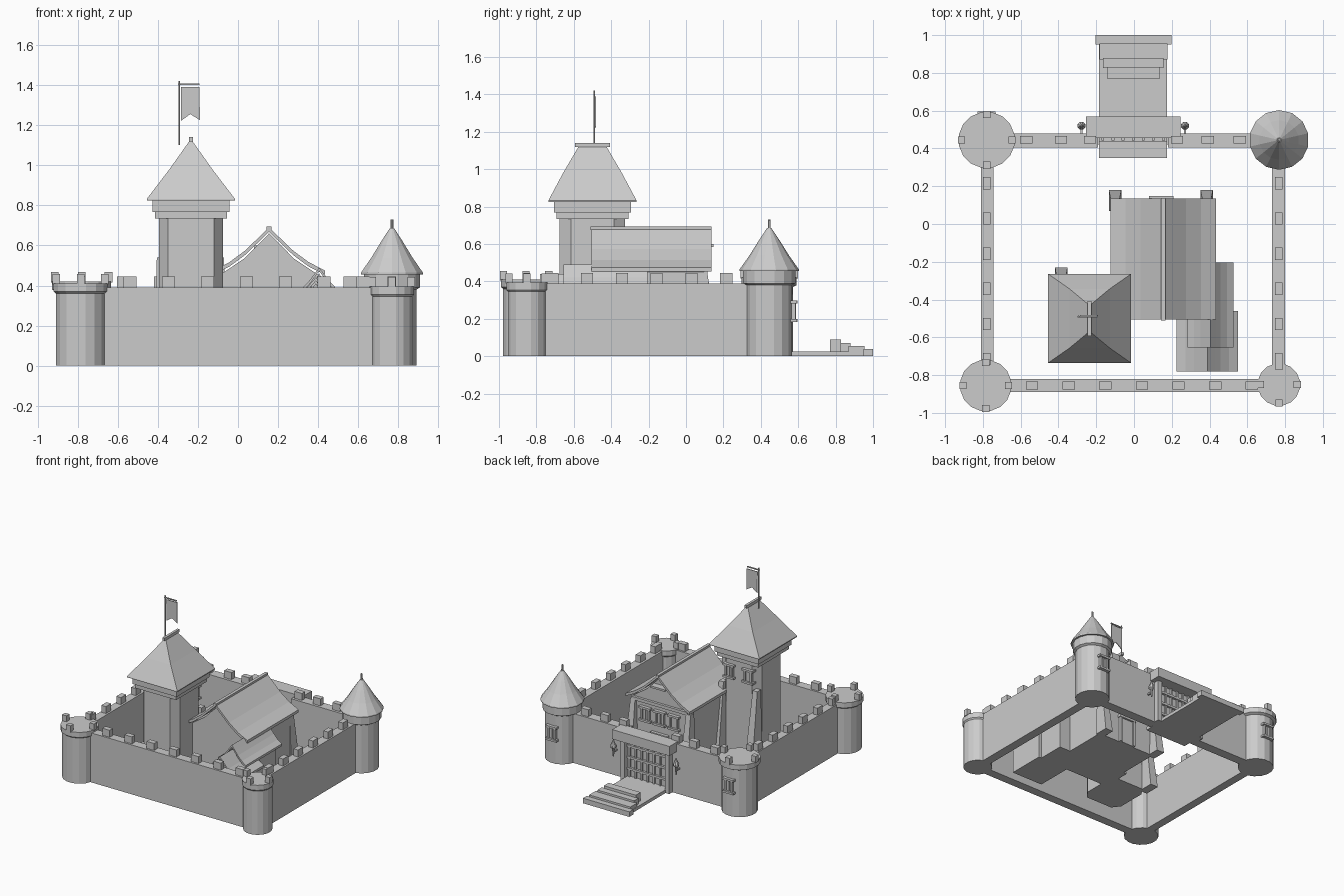
import bpy, bmesh, math
from mathutils import Vector

cube = bpy.data.objects.get("Cube")
if cube:
    bpy.data.objects.remove(cube)

stone = bpy.data.materials.new("plain grey")
stone.use_nodes = True
stone.diffuse_color = (0.6, 0.6, 0.6, 1)
stone.node_tree.nodes["Principled BSDF"].inputs["Base Color"].default_value = (0.6, 0.6, 0.6, 1)


def finish(name, bm):
    bmesh.ops.recalc_face_normals(bm, faces=bm.faces)
    mesh = bpy.data.meshes.new(name)
    bm.to_mesh(mesh)
    bm.free()
    mesh.materials.append(stone)
    obj = bpy.data.objects.new(name, mesh)
    bpy.context.collection.objects.link(obj)
    return obj


def loft(name, rings):
    """Skin a stack of equal-length point rings and cap both ends."""
    bm = bmesh.new()
    loops = [[bm.verts.new(p) for p in ring] for ring in rings]
    n = len(loops[0])
    for a, b in zip(loops, loops[1:]):
        for i in range(n):
            j = (i + 1) % n
            bm.faces.new((a[i], a[j], b[j], b[i]))
    bm.faces.new(loops[0][::-1])
    bm.faces.new(loops[-1])
    return finish(name, bm)


def rect(x0, x1, y0, y1, z):
    return [(x0, y0, z), (x1, y0, z), (x1, y1, z), (x0, y1, z)]


def box(name, x0, x1, y0, y1, z0, z1):
    return loft(name, [rect(x0, x1, y0, y1, z0), rect(x0, x1, y0, y1, z1)])


def block(name, x, y, z, sx, sy, sz):
    return box(name, x - sx / 2, x + sx / 2, y - sy / 2, y + sy / 2, z, z + sz)


def lathe(name, x, y, profile, sides=16):
    """Faceted round shape from (radius, height) pairs."""
    angles = [math.tau * (i + 0.5) / sides for i in range(sides)]
    return loft(name, [[(x + r * math.cos(a), y + r * math.sin(a), z) for a in angles]
                       for r, z in profile])


def extrude_y(name, outline, y0, y1):
    return loft(name, [[(x, y, z) for x, z in outline] for y in (y0, y1)])


def gable_roof(name, x, half, y0, y1, eave, ridge, thick):
    """Sweeping gable roof, steep at the ridge and flared at the eaves."""
    curve = [(1, 0), (0.71, 0.19), (0.43, 0.46), (0.23, 0.71), (0, 1)]
    top = [(x - half * u, eave + (ridge - eave) * v) for u, v in curve]
    top += [(2 * x - px, pz) for px, pz in top[-2::-1]]
    bm = bmesh.new()
    rows = [[[bm.verts.new((px, y, pz - d)) for px, pz in top] for d in (0, thick)]
            for y in (y0, y1)]
    for i in range(len(top) - 1):
        for a, b in ((rows[0][0], rows[1][0]), (rows[0][1], rows[1][1]),
                     (rows[0][0], rows[0][1]), (rows[1][0], rows[1][1])):
            bm.faces.new((a[i], a[i + 1], b[i + 1], b[i]))
    for i in (0, -1):
        bm.faces.new((rows[0][0][i], rows[0][1][i], rows[1][1][i], rows[1][0][i]))
    return finish(name, bm)


def gable_body(name, x, half, y0, y1, eave, ridge):
    """Walls whose gables follow the underside of the roof."""
    side = [(half, 0), (half, eave), (half * 0.5, eave + (ridge - eave) * 0.4)]
    outline = [(x - dx, z) for dx, z in side] + [(x, ridge)]
    outline += [(x + dx, z) for dx, z in reversed(side)]
    extrude_y(name, outline, y0, y1)


def window(name, x, y, z, w, h):
    """Framed window on a wall that faces the back."""
    box(name + "_pane", x - w / 2, x + w / 2, y - 0.03, y + 0.004, z, z + h)
    for s in (-1, 1):
        block(name + "_jamb", x + s * w / 2, y, z, 0.014, 0.03, h)
    for level in (z - 0.008, z + h - 0.008):
        block(name + "_ledge", x, y, level, w + 0.04, 0.044, 0.016)
    block(name + "_bar", x, y, z, 0.008, 0.018, h)


def buttress(name, x, y, top, reach=0.08):
    """Battered pier leaning on a wall that faces the back."""
    loft(name, [rect(x - 0.033, x + 0.033, y - 0.03, y + reach, 0),
                rect(x - 0.02, x + 0.02, y - 0.03, y + 0.015, top)])


# Curtain walls and merlons
W = 0.39
box("front_wall", -0.78, 0.77, -0.89, -0.82, 0, W)
box("left_wall", 0.73, 0.80, -0.85, 0.44, 0, W)
box("right_wall", -0.81, -0.745, -0.85, 0.44, 0, W)
box("back_wall_right", -0.78, -0.19, 0.405, 0.48, 0, W)
box("back_wall_left", 0.18, 0.77, 0.405, 0.48, 0, W)
for i in range(7):
    block("front_merlon", -0.54 + i * 0.194, -0.855, W, 0.065, 0.04, 0.055)
for i in range(6):
    for x in (-0.78, 0.767):
        block("side_merlon", x, 0.215 - i * 0.186, W, 0.04, 0.065, 0.055)
for x in (-0.57, -0.386, -0.233, 0.228, 0.39, 0.56):
    block("back_merlon", x, 0.445, W, 0.065, 0.04, 0.055)

# Corner towers with crenellated caps
for x, y, r, cap, top in ((-0.78, 0.445, 0.13, 0.15, 0.42), (-0.785, -0.855, 0.125, 0.137, 0.41),
                          (0.767, -0.85, 0.105, 0.113, 0.395)):
    lathe("corner_tower", x, y, [(r, 0), (r, top - 0.05), (cap, top - 0.04), (cap, top)])
    for dx, dy in ((1, 0), (-1, 0), (0, 1), (0, -1)):
        block("tower_merlon", x + dx * (cap - 0.016), y + dy * (cap - 0.016), top - 0.005, 0.038, 0.038, 0.052)

# Roofed corner tower
lathe("roofed_tower", 0.768, 0.445, [(0.125, 0), (0.125, 0.38), (0.142, 0.39), (0.142, 0.46)])
lathe("tower_cone_roof", 0.768, 0.445,
      [(0.158, 0.455), (0.158, 0.465), (0.105, 0.54), (0.055, 0.62), (0.012, 0.685)], 14)
lathe("cone_finial", 0.768, 0.445, [(0.009, 0.67), (0.007, 0.73)], 8)
window("tower_window", 0.768, 0.57, 0.19, 0.055, 0.1)
window("tower_window", -0.78, 0.573, 0.19, 0.055, 0.1)

# Gate, lintel and torches
box("gate_lintel", -0.255, 0.245, 0.455, 0.57, 0.33, 0.405)
for x in (-0.2, 0.19):
    block("gate_post", x, 0.47, 0, 0.035, 0.1, 0.335)
box("gate_doors", -0.19, 0.18, 0.455, 0.475, 0.02, 0.335)
for i in range(7):
    block("gate_upright", -0.165 + i * 0.0535, 0.465, 0.02, 0.014, 0.045, 0.315)
for z in (0.08, 0.17, 0.26):
    block("gate_rail", -0.005, 0.465, z, 0.37, 0.055, 0.018)
for x in (-0.278, 0.27):
    lathe("torch", x, 0.52, [(0.005, 0.17), (0.01, 0.23), (0.022, 0.24), (0.022, 0.255), (0.003, 0.3)], 8)
    block("torch_bracket", x, 0.495, 0.2, 0.012, 0.04, 0.012)

# Bridge and steps
box("bridge", -0.185, 0.175, 0.35, 0.98, 0, 0.025)
for half, y0, y1, top in ((0.14, 0.77, 0.83, 0.09), (0.16, 0.825, 0.88, 0.07),
                          (0.18, 0.87, 0.955, 0.055), (0.202, 0.95, 1.0, 0.04)):
    box("step", -half - 0.003, half - 0.003, y0, y1, 0, top)

# Great hall
gable_body("hall", 0.155, 0.25, -0.46, 0.095, 0.45, 0.66)
gable_roof("hall_roof", 0.155, 0.28, -0.505, 0.135, 0.475, 0.69, 0.022)
box("hall_ridge_cap", 0.143, 0.167, -0.51, 0.137, 0.675, 0.694)
box("hall_gable_brace", 0.08, 0.21, 0.09, 0.148, 0.585, 0.6)
box("hall_tie_beam", -0.09, 0.4, 0.08, 0.115, 0.43, 0.455)
for x in (-0.1, 0.385):
    buttress("hall_buttress", x, 0.1, 0.44)
for x in (0.03, 0.155, 0.28):
    window("hall_window", x, 0.1, 0.29, 0.06, 0.1)
box("hall_door", 0.1, 0.21, 0.08, 0.106, 0, 0.2)
for x in (0.095, 0.215):
    block("hall_door_post", x, 0.1, 0, 0.018, 0.035, 0.21)
block("hall_door_head", 0.155, 0.1, 0.2, 0.15, 0.04, 0.02)

# Annexes beside the hall
gable_body("side_annex", 0.405, 0.095, -0.62, -0.24, 0.33, 0.46)
gable_roof("side_annex_roof", 0.405, 0.122, -0.655, -0.205, 0.36, 0.49, 0.018)
gable_body("front_annex", 0.388, 0.135, -0.745, -0.45, 0.27, 0.41)
gable_roof("front_annex_roof", 0.388, 0.162, -0.78, -0.46, 0.295, 0.44, 0.018)

# Keep with chamfered corners and stepped cornice
KX, KY = -0.235, -0.5
corner = [(0.16, 0.115), (0.115, 0.175)]
plan = corner + [(-x, y) for x, y in corner[::-1]]
plan += [(-x, -y) for x, y in plan]
loft("keep", [[(KX + x, KY + y, z) for x, y in plan] for z in (0, 0.75)])
block("keep_cornice_lower", KX, KY, 0.735, 0.36, 0.385, 0.035)
block("keep_cornice_upper", KX, KY, 0.768, 0.385, 0.41, 0.062)
loft("keep_roof", [rect(KX - w, KX + w, KY - d, KY + d, z) for w, d, z in
                   ((0.22, 0.236, 0.825), (0.22, 0.236, 0.832), (0.107, 0.157, 0.98), (0.008, 0.075, 1.12))])
block("keep_ridge_cap", KX, KY, 1.118, 0.02, 0.185, 0.022)
for x in (-0.32, -0.155):
    window("keep_window", x, KY + 0.177, 0.59, 0.055, 0.095)
buttress("keep_buttress", -0.385, KY + 0.175, 0.54, 0.095)
buttress("keep_buttress", -0.09, KY + 0.175, 0.54, 0.095)

# Flag
lathe("flag_pole", -0.293, -0.49, [(0.005, 1.1), (0.005, 1.42)], 8)
box("flag_crossbar", -0.3, -0.193, -0.494, -0.486, 1.4, 1.408)
extrude_y("flag", [(-0.285, 1.39), (-0.192, 1.39), (-0.19, 1.225), (-0.238, 1.255), (-0.284, 1.222)],
          -0.488, -0.482)
